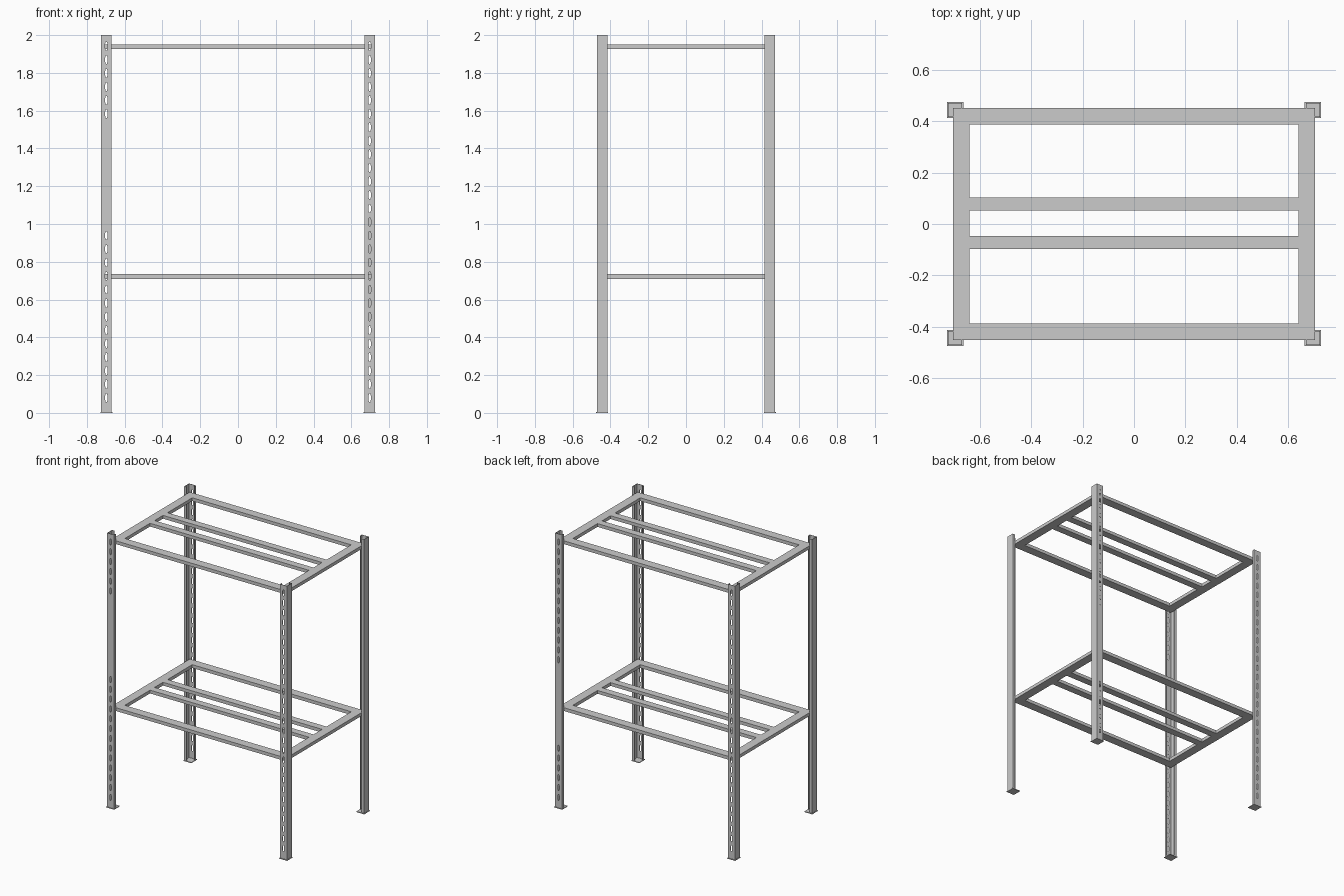
import bpy, bmesh, math

if "Cube" in bpy.data.objects:
    bpy.data.objects.remove(bpy.data.objects["Cube"])

POST_X, POST_Y = 0.725, 0.472      # outer corner of the uprights
W, T, LIP = 0.056, 0.003, 0.02     # upright width, sheet thickness, folded lip


def finish(name, bm):
    bmesh.ops.recalc_face_normals(bm, faces=bm.faces)
    me = bpy.data.meshes.new(name)
    bm.to_mesh(me)
    bm.free()
    ob = bpy.data.objects.new(name, me)
    bpy.context.scene.collection.objects.link(ob)
    return ob


def extrude_face(bm, points, offset):
    face = bm.faces.new([bm.verts.new(p) for p in points])
    res = bmesh.ops.extrude_face_region(bm, geom=[face], use_keep_orig=True)
    verts = [g for g in res["geom"] if isinstance(g, bmesh.types.BMVert)]
    bmesh.ops.translate(bm, verts=verts, vec=offset)


def box(name, x0, x1, y0, y1, z0, z1):
    bm = bmesh.new()
    extrude_face(bm, [(x0, y0, z0), (x1, y0, z0), (x1, y1, z0), (x0, y1, z0)],
                 (0, 0, z1 - z0))
    return finish(name, bm)


def upright(name, sx, sy, gap):
    # Angle section with folded lips, mirrored to its corner
    prof = [(0, 0), (W, 0), (W, LIP), (W - T, LIP), (W - T, T),
            (T, T), (T, W - T), (LIP, W - T), (LIP, W), (0, W)]
    bm = bmesh.new()
    extrude_face(bm, [(sx * (POST_X - u), sy * (POST_Y - v), 0.004) for u, v in prof],
                 (0, 0, 1.996))
    post = finish(name, bm)

    # Row of slots through the front or back leg
    bm = bmesh.new()
    cx = sx * (POST_X - W / 2)
    shape = [(-0.003, -0.022), (0.003, -0.022), (0.006, -0.012), (0.006, 0.012),
             (0.003, 0.022), (-0.003, 0.022), (-0.006, 0.012), (-0.006, -0.012)]
    for i in range(27):
        z = 0.08 + i * 0.0716
        if gap[0] < z < gap[1]:
            continue
        extrude_face(bm, [(cx + a, sy * (POST_Y + 0.005), z + b) for a, b in shape],
                     (0, -sy * 0.012, 0))
    cutter = finish(name + "_slot_cutter", bm)
    cutter.hide_render = True
    cutter.hide_set(True)
    mod = post.modifiers.new("slots", 'BOOLEAN')
    mod.operation = 'DIFFERENCE'
    mod.solver = 'EXACT'
    mod.object = cutter

    # Foot plate
    fx, fy = sx * (POST_X - W / 2), sy * (POST_Y - W / 2)
    box(name.replace("upright", "foot_plate"),
        fx - 0.032, fx + 0.032, fy - 0.032, fy + 0.032, 0, 0.005)


# Uprights; two of them have a stretch without slots
upright("front_left_upright", -1, -1, (0.96, 1.55))
upright("front_right_upright", 1, -1, (0, 0))
upright("back_left_upright", -1, 1, (0, 0))
upright("back_right_upright", 1, 1, (0.46, 1.05))

# Shelf frames with two middle rails
SX, SY, B = 0.705, 0.452, 0.064
for level, z0 in (("lower", 0.71), ("upper", 1.926)):
    z1 = z0 + 0.024
    box(level + "_front_beam", -SX, SX, -SY, -SY + B, z0, z1)
    box(level + "_back_beam", -SX, SX, SY - B, SY, z0, z1)
    box(level + "_left_beam", -SX, -SX + B, -SY + B, SY - B, z0, z1)
    box(level + "_right_beam", SX - B, SX, -SY + B, SY - B, z0, z1)
    for side, yc in (("front", -0.072), ("back", 0.078)):
        box(f"{level}_{side}_middle_rail", -SX + B, SX - B, yc - 0.026, yc + 0.026, z0, z1)
